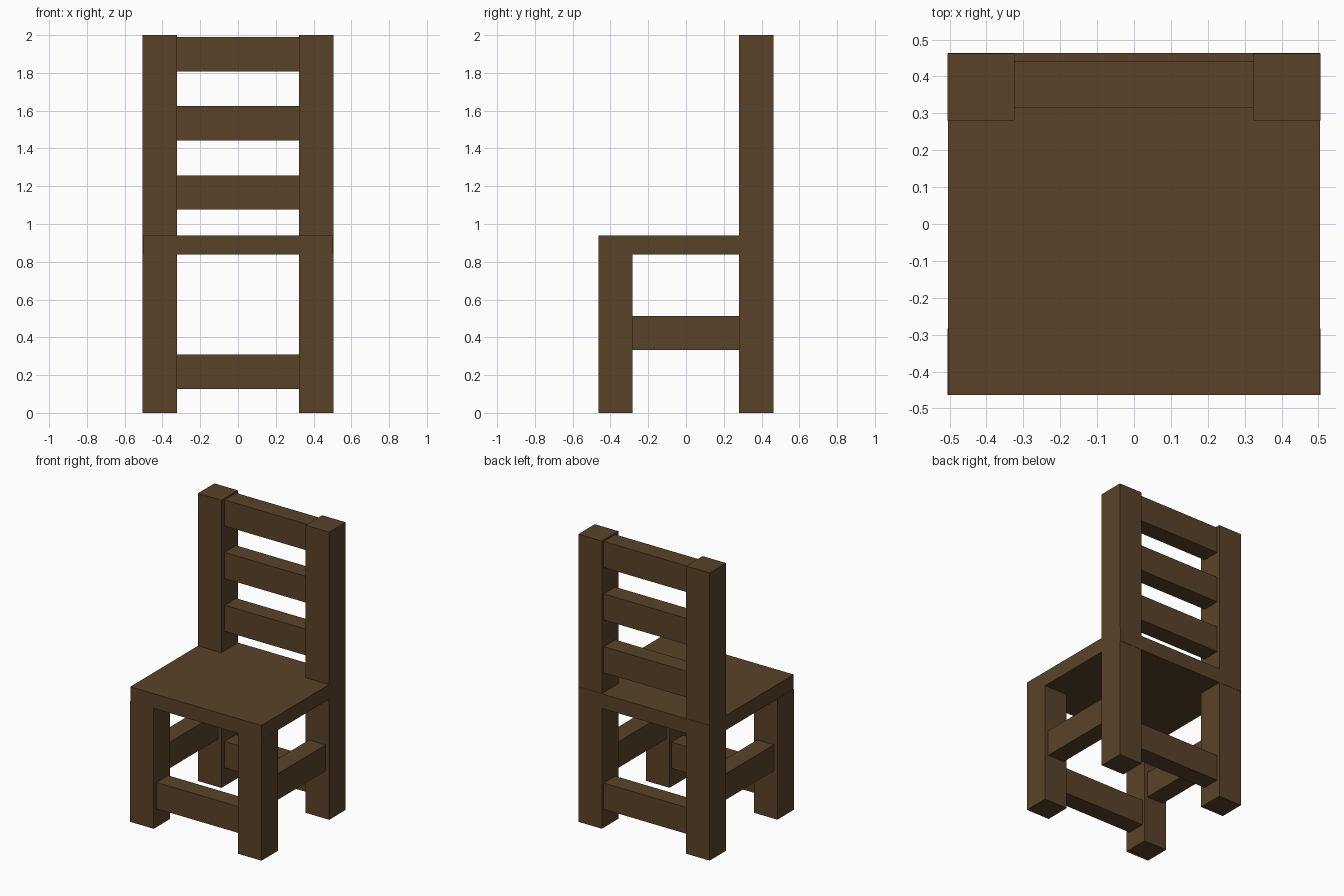
import bpy

if "Cube" in bpy.data.objects:
    bpy.data.objects.remove(bpy.data.objects["Cube"])

wood = bpy.data.materials.new("dark_wood")
wood.diffuse_color = (0.10, 0.055, 0.022, 1)
wood.use_nodes = True
wood.node_tree.nodes["Principled BSDF"].inputs["Base Color"].default_value = wood.diffuse_color


def box(name, x, y, z):
    """Box spanning the given (min, max) ranges."""
    bpy.ops.mesh.primitive_cube_add(size=1)
    ob = bpy.context.object
    ob.name = ob.data.name = name
    spans = (x, y, z)
    for v in ob.data.vertices:
        v.co = [s[0] if c < 0 else s[1] for c, s in zip(v.co, spans)]
    ob.data.materials.append(wood)
    return ob


# Seat board
box("seat", (-0.504, 0.504), (-0.464, 0.464), (0.838, 0.94))

# Legs, posts and side rails, left and right
for side, sign in (("left", -1), ("right", 1)):
    def across(a, b):
        return sorted((sign * a, sign * b))

    leg_x = across(0.324, 0.505)
    box(f"{side}_front_leg", leg_x, (-0.463, -0.283), (0, 0.84))
    box(f"{side}_back_post", leg_x, (0.281, 0.462), (0, 2))
    box(f"{side}_side_rail", across(0.35, 0.478), (-0.283, 0.281), (0.333, 0.514))

# Low front and back rails
rail_x = (-0.324, 0.324)
box("front_rail", rail_x, (-0.431, -0.304), (0.127, 0.31))
box("back_rail", rail_x, (0.315, 0.441), (0.127, 0.31))

# Backrest slats
for i, z in enumerate((1.076, 1.443, 1.808)):
    box(f"back_slat_{i + 1}", rail_x, (0.315, 0.441), (z, z + 0.182))
